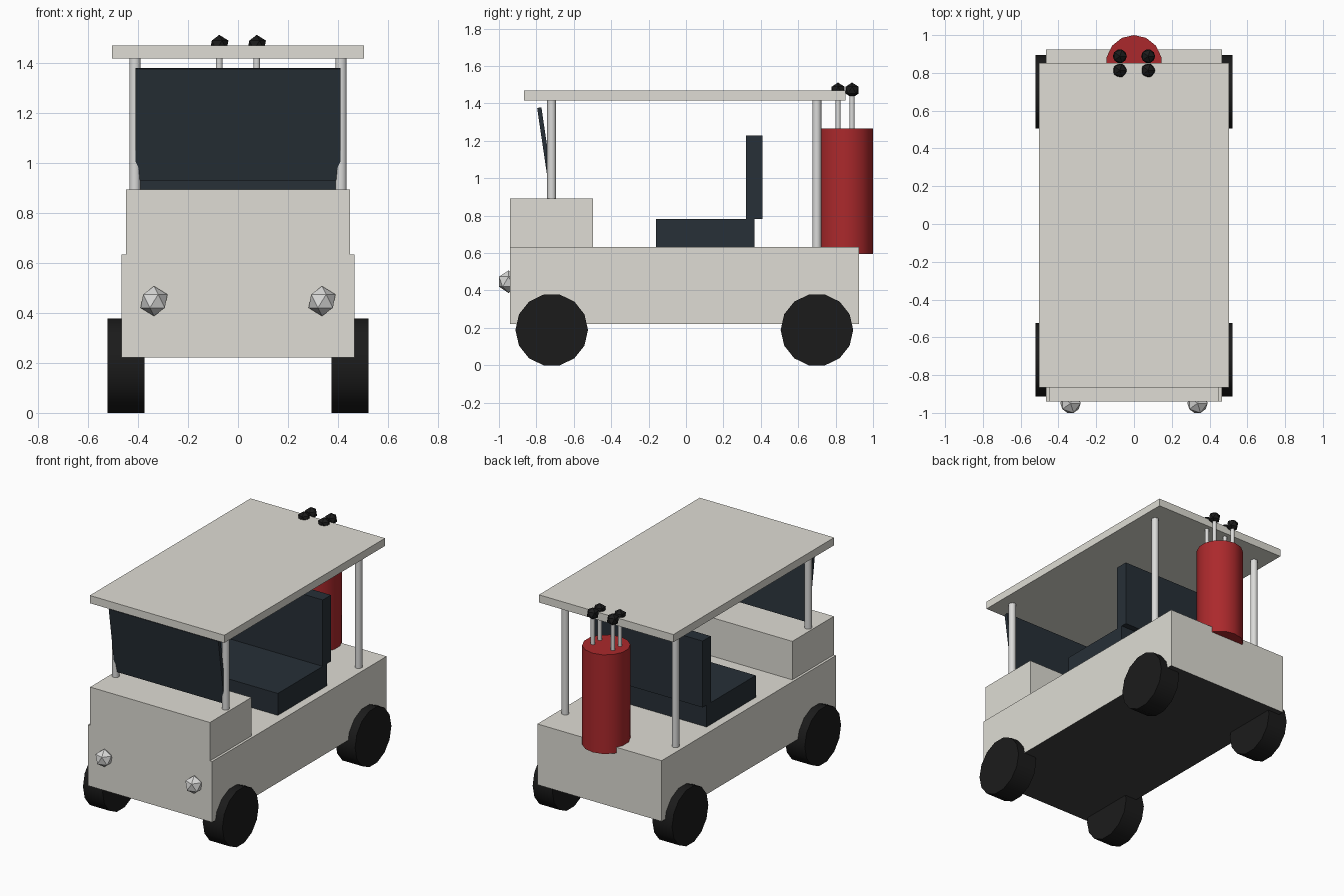
import bpy, bmesh, math
from mathutils import Matrix

if "Cube" in bpy.data.objects:
    bpy.data.objects.remove(bpy.data.objects["Cube"])


def material(name, rgb):
    m = bpy.data.materials.new(name)
    m.diffuse_color = (*rgb, 1)
    m.use_nodes = True
    m.node_tree.nodes["Principled BSDF"].inputs["Base Color"].default_value = m.diffuse_color
    return m


PAINT = material("warm_grey_paint", (0.735, 0.72, 0.66))
METAL = material("light_metal", (0.70, 0.70, 0.69))
BLACK = material("black_rubber", (0.011, 0.011, 0.011))
DARK = material("dark_grey_underside", (0.052, 0.052, 0.052))
NAVY = material("dark_blue_grey", (0.020, 0.029, 0.038))
RED = material("red_fabric", (0.41, 0.022, 0.025))


def finish(name, bm, mats, smooth=False):
    bmesh.ops.recalc_face_normals(bm, faces=bm.faces)
    mesh = bpy.data.meshes.new(name)
    for f in bm.faces:
        f.smooth = smooth
    bm.to_mesh(mesh)
    bm.free()
    if smooth:
        mesh.set_sharp_from_angle(angle=math.radians(40))
    for m in mats:
        mesh.materials.append(m)
    ob = bpy.data.objects.new(name, mesh)
    bpy.context.collection.objects.link(ob)
    return ob


def box(name, lo, hi, mat, tilt=0.0, under=None):
    """Box between two corners, tilted about x; optional second colour underneath."""
    bm = bmesh.new()
    size = [b - a for a, b in zip(lo, hi)]
    mid = [(a + b) / 2 for a, b in zip(lo, hi)]
    bmesh.ops.create_cube(bm, size=1, matrix=Matrix.Translation(mid)
                          @ Matrix.Rotation(tilt, 4, 'X') @ Matrix.Diagonal((*size, 1)))
    mats = [mat]
    if under:
        mats.append(under)
        bm.normal_update()
        for f in bm.faces:
            f.material_index = int(f.normal.z < -0.9)
    return finish(name, bm, mats)


def cylinder(name, centre, r, length, sides, mat, across=False):
    """Upright cylinder, or lying along x when across is set."""
    bm = bmesh.new()
    rot = Matrix.Rotation(math.pi / 2 if across else 0, 4, 'Y')
    bmesh.ops.create_cone(bm, cap_ends=True, segments=sides, radius1=r, radius2=r,
                          depth=length, matrix=Matrix.Translation(centre) @ rot)
    return finish(name, bm, [mat], smooth=True)


def ball(name, centre, r, mat):
    bm = bmesh.new()
    bmesh.ops.create_icosphere(bm, subdivisions=1, radius=r,
                               matrix=Matrix.Translation(centre))
    return finish(name, bm, [mat])


# Body, cowl and roof
box("body", (-0.465, -0.94, 0.222), (0.465, 0.924, 0.633), PAINT, under=DARK)
box("front_cowl", (-0.448, -0.94, 0.63), (0.448, -0.496, 0.893), PAINT)
box("roof", (-0.503, -0.865, 1.417), (0.503, 0.853, 1.469), PAINT)

# Windshield, leaning forward
box("windshield", (-0.41, -0.763, 0.928), (0.41, -0.740, 1.38), NAVY,
    tilt=math.radians(8.4))

# Bench seat
box("seat_cushion", (-0.41, -0.16, 0.63), (0.41, 0.366, 0.781), NAVY)
box("seat_back", (-0.41, 0.32, 0.781), (0.41, 0.408, 1.23), NAVY)

# Parts mirrored left and right
for side, s in (("left", -1), ("right", 1)):
    for end, y, base in (("front", -0.718, 0.88), ("rear", 0.70, 0.62)):
        cylinder(f"{end}_{side}_wheel", (s * 0.448, y, 0.189), 0.194, 0.147, 14,
                 BLACK, across=True)
        cylinder(f"{end}_{side}_roof_post", (s * 0.412, y, (base + 1.425) / 2),
                 0.024, 1.425 - base, 10, METAL)
    ball(f"{side}_headlight", (s * 0.336, -0.949, 0.447), 0.06, METAL)
    # Clubs standing in the bag
    for row, y in (("front", 0.813), ("rear", 0.888)):
        cylinder(f"{row}_{side}_club_shaft", (s * 0.075, y, 1.34), 0.014, 0.24, 10, METAL)
        ball(f"{row}_{side}_club_head", (s * 0.075, y, 1.471), 0.041, BLACK)

# Round bag on the back
cylinder("club_bag", (0, 0.852, 0.93), 0.148, 0.67, 14, RED)
